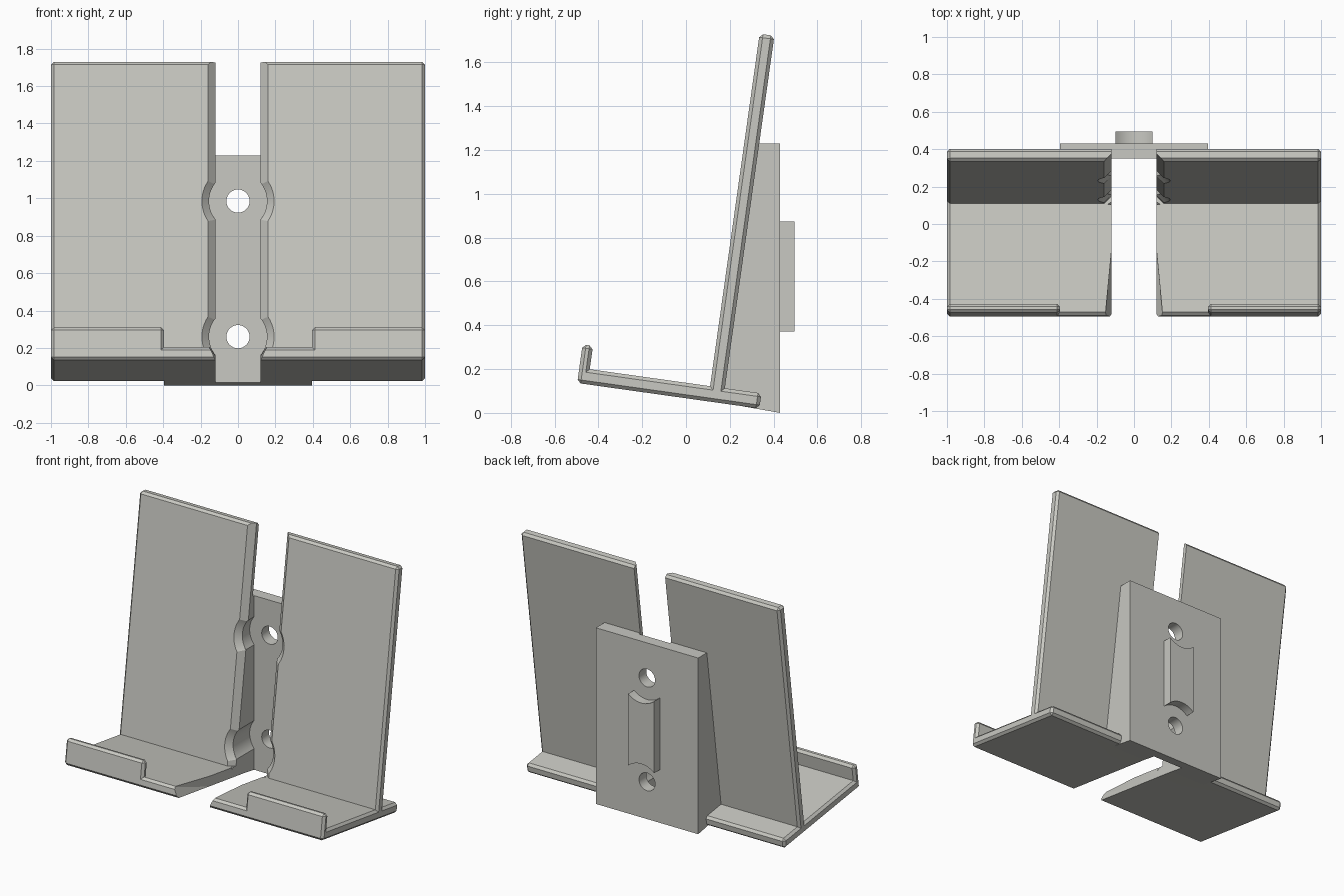
import bpy, bmesh, math
from mathutils import Matrix, Vector

if "Cube" in bpy.data.objects:
    bpy.data.objects.remove(bpy.data.objects["Cube"])

# Tilted frame: local x, u (backwards along the base), v (up along the back rest)
TILT = Matrix.Translation((0, 0.11, 0.122)) @ Matrix.Rotation(math.radians(-8), 4, 'X')
SLOT = 0.12          # half width of the cable slot
HOLES = (0.26, 0.985)  # heights of the screw holes

grey = bpy.data.materials.new("warm_grey")
grey.diffuse_color = (0.58, 0.58, 0.54, 1)
grey.use_nodes = True
grey.node_tree.nodes["Principled BSDF"].inputs["Base Color"].default_value = grey.diffuse_color


def finish(bm, name, matrix=None):
    bmesh.ops.recalc_face_normals(bm, faces=bm.faces)
    me = bpy.data.meshes.new(name)
    bm.to_mesh(me)
    bm.free()
    if matrix:
        me.transform(matrix)
    me.materials.append(grey)
    ob = bpy.data.objects.new(name, me)
    bpy.context.collection.objects.link(ob)
    return ob


def box(name, lo, hi, bevel=0, matrix=None):
    bm = bmesh.new()
    bmesh.ops.create_cube(bm, size=1)
    for v in bm.verts:
        v.co = [(a + b) / 2 + c * (b - a) for a, b, c in zip(lo, hi, v.co)]
    if bevel:
        bmesh.ops.bevel(bm, geom=bm.edges[:], offset=bevel, segments=1,
                        affect='EDGES', profile=0.5)
    return finish(bm, name, matrix)


def prism(name, points, offset, matrix=None):
    """Extrude a flat outline of 3D points along offset."""
    bm = bmesh.new()
    face = bm.faces.new([bm.verts.new(p) for p in points])
    ext = bmesh.ops.extrude_face_region(bm, geom=[face])
    bmesh.ops.translate(bm, vec=offset,
                        verts=[g for g in ext["geom"] if isinstance(g, bmesh.types.BMVert)])
    return finish(bm, name, matrix)


def hull(name, points, matrix=None):
    bm = bmesh.new()
    for p in points:
        bm.verts.new(p)
    bmesh.ops.convex_hull(bm, input=bm.verts[:])
    return finish(bm, name, matrix)


def cone(name, z, y0, y1, r0, r1, matrix=None):
    """Round cutter along y."""
    bm = bmesh.new()
    bmesh.ops.create_cone(bm, cap_ends=True, segments=64, radius1=r0, radius2=r1, depth=y1 - y0)
    bm.transform(Matrix.Translation((0, (y0 + y1) / 2, z)) @ Matrix.Rotation(-math.pi / 2, 4, 'X'))
    return finish(bm, name, matrix)


def combine(target, other, op):
    mod = target.modifiers.new(op.lower(), 'BOOLEAN')
    mod.operation, mod.solver, mod.object = op, 'EXACT', other
    bpy.context.view_layer.objects.active = target
    bpy.ops.object.modifier_apply(modifier=mod.name)
    bpy.data.objects.remove(other)


# Base shelf, back rest and two front lips, all with chamfered edges
stand = box("phone_stand", (-1, -0.603, -0.07), (1, 0.237, 0), 0.016)
combine(stand, box("back_rest", (-1, 0, -0.04), (1, 0.068, 1.625), 0.016), 'UNION')
for x0, x1 in ((-1, -0.395), (0.395, 1)):
    combine(stand, box("front_lip", (x0, -0.603, -0.07), (x1, -0.555, 0.108), 0.016), 'UNION')
stand.data.transform(TILT)

# Upright mounting block behind the back rest
outline = [(0.43, 0), (0.43, 1.23), (0.295, 1.23), (0.145, 0.14), (0.145, 0.05)]
combine(stand, prism("mount_block", [(-0.395, y, z) for y, z in outline], (0.79, 0, 0)), 'UNION')

# Rear key with ends hollowed around the screw holes
key = []
for z, side in ((HOLES[0], 1), (HOLES[1], -1)):
    for i in range(13):
        x = (0.1 - i / 60) * -side
        key.append((x, 0.40, z + side * math.sqrt(0.15 ** 2 - x * x)))
combine(stand, prism("rear_key", key, (0, 0.095, 0)), 'UNION')

# Cable slot: open through the shelf and rest, stopping at the block's rear wall
combine(stand, box("slot_cutter", (-SLOT, -1, -1), (SLOT, 0.35, 3)), 'DIFFERENCE')
combine(stand, box("top_slot_cutter", (-SLOT, 0, 1.235), (SLOT, 1, 3)), 'DIFFERENCE')

# Chamfer along the slot on the front of the rest
edge = [(-0.18, -0.02, 0), (0.18, -0.02, 0), (0.11, 0.05, 0), (-0.11, 0.05, 0)]
combine(stand, prism("rest_chamfer_cutter", edge, (0, 0, 2), TILT), 'DIFFERENCE')

# Flare of the slot towards the front of the shelf
flare = [(s * x, u, v) for s in (-1, 1) for x, u, v in
         ((SLOT, -0.62, -0.071), (0.155, -0.62, 0.001), (SLOT, -0.25, -0.071), (SLOT, -0.25, 0.001))]
combine(stand, hull("shelf_flare_cutter", flare, TILT), 'DIFFERENCE')

# Screw holes with screw-head clearance and a chamfered rim
for z in HOLES:
    combine(stand, cone("clearance_cutter", z, 0.0, 0.35, 0.155, 0.155), 'DIFFERENCE')
    v = (z - 0.122) / math.cos(math.radians(8))
    combine(stand, cone("rim_cutter", v, -0.005, 0.04, 0.198, 0.153, TILT), 'DIFFERENCE')
    combine(stand, cone("screw_cutter", z, 0.2, 0.6, 0.062, 0.062), 'DIFFERENCE')

# Smooth only the round walls
bpy.ops.object.select_all(action='DESELECT')
stand.select_set(True)
bpy.context.view_layer.objects.active = stand
bpy.ops.object.shade_smooth_by_angle(angle=math.radians(20))
